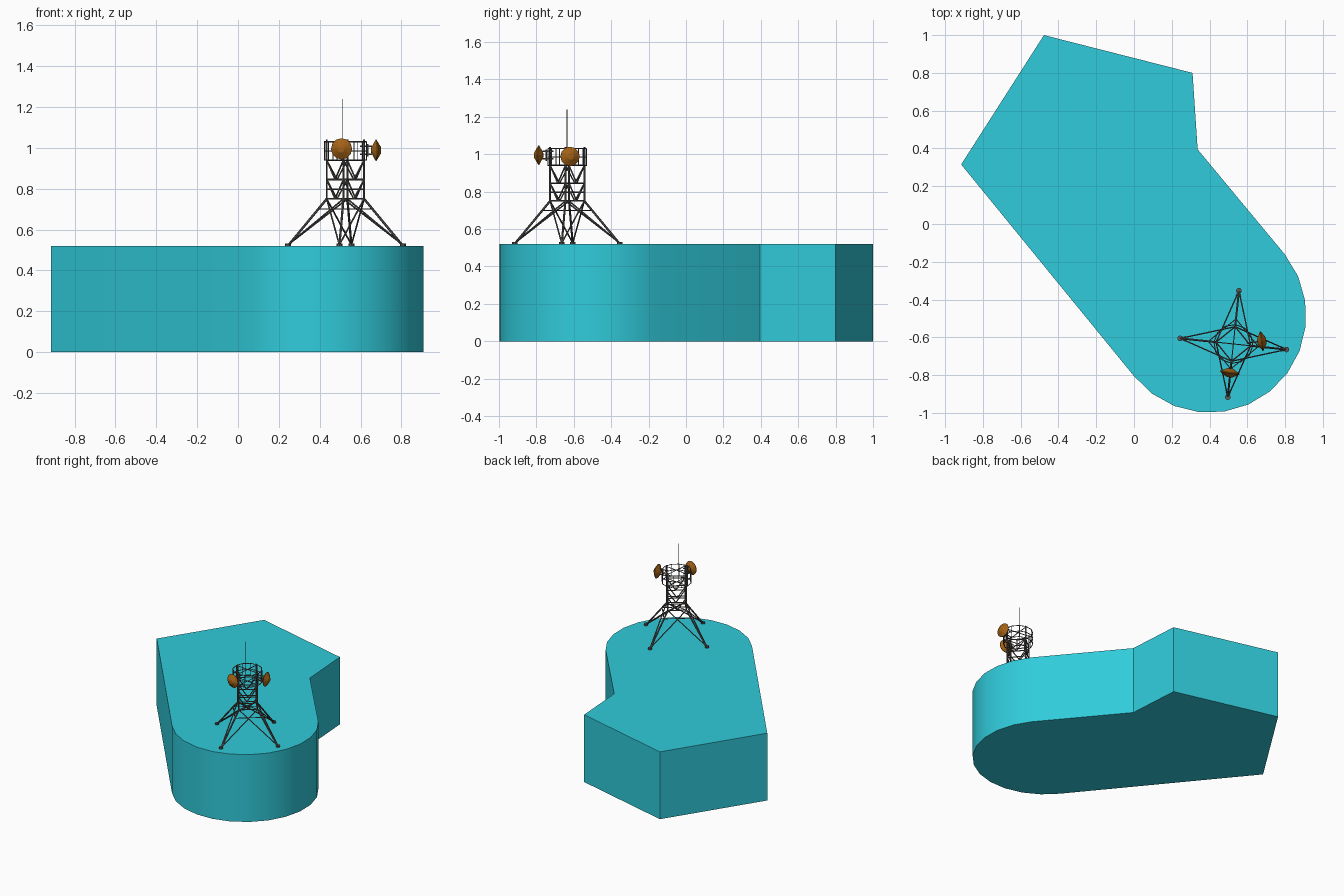
import bpy, bmesh, math
from mathutils import Vector, Matrix

if "Cube" in bpy.data.objects:
    bpy.data.objects.remove(bpy.data.objects["Cube"])

CX, CY, TURN = 0.526, -0.635, math.radians(-6)
ROOF = 0.52


def material(name, rgb):
    m = bpy.data.materials.new(name)
    m.diffuse_color = (*rgb, 1)
    m.use_nodes = True
    m.node_tree.nodes["Principled BSDF"].inputs["Base Color"].default_value = m.diffuse_color
    return m


TEAL = material("teal", (0.03, 0.60, 0.71))
STEEL = material("dark steel", (0.11, 0.10, 0.095))
ORANGE = material("burnt orange", (0.36, 0.12, 0.008))


def finish(name, bm, mat):
    bmesh.ops.recalc_face_normals(bm, faces=bm.faces)
    me = bpy.data.meshes.new(name)
    bm.to_mesh(me)
    bm.free()
    me.materials.append(mat)
    ob = bpy.data.objects.new(name, me)
    bpy.context.collection.objects.link(ob)
    return ob


def rod(bm, a, b, r, sides=6):
    d = b - a
    rot = d.to_track_quat('Z', 'Y').to_matrix().to_4x4()
    bmesh.ops.create_cone(bm, cap_ends=True, segments=sides, radius1=r, radius2=r,
                          depth=d.length, matrix=Matrix.Translation((a + b) / 2) @ rot)


def polar(r, z, i, n=4):
    a = TURN + math.tau * i / n
    return Vector((CX + r * math.cos(a), CY + r * math.sin(a), z))


def loop(bm, r, z, thick, n=4):
    for i in range(n):
        rod(bm, polar(r, z, i, n), polar(r, z, i + 1, n), thick)


def rods(name, pairs, r):
    bm = bmesh.new()
    for a, b in pairs:
        rod(bm, a, b, r)
    return finish(name, bm, STEEL)


# Building: footprint with a rounded end, extruded
start = math.atan2(0.32, 0.40)
outline = [(-0.915, 0.315), (-0.477, 1.0), (0.31, 0.80), (0.337, 0.395)]
outline += [(0.40 + 0.512 * math.cos(start - math.pi * i / 12),
             -0.484 + 0.515 * math.sin(start - math.pi * i / 12)) for i in range(13)]
bm = bmesh.new()
base = bm.faces.new([bm.verts.new((x, y, 0)) for x, y in outline])
ext = bmesh.ops.extrude_face_region(bm, geom=[base], use_keep_orig=True)
bmesh.ops.translate(bm, vec=(0, 0, ROOF),
                    verts=[v for v in ext['geom'] if isinstance(v, bmesh.types.BMVert)])
building = finish("building", bm, TEAL)
bpy.context.view_layer.objects.active = building
building.select_set(True)
bpy.ops.object.shade_smooth_by_angle(angle=math.radians(20))

# Splayed legs, their braces and foot pads
R, FOOT, WAIST, TOP = 0.092, 0.283, 0.75, 1.04
Q = range(4)
rods("tower_legs", [(polar(FOOT, ROOF, i), polar(R, WAIST, i)) for i in Q], 0.006)
rods("leg_braces", [(polar(FOOT, ROOF + 0.005, i), polar(R, WAIST, i + s))
                    for i in Q for s in (-1, 1)], 0.004)
bm = bmesh.new()
for i in Q:
    p = polar(FOOT, ROOF, i)
    rod(bm, p, p + Vector((0, 0, 0.012)), 0.015, 10)
finish("foot_pads", bm, STEEL)

# Square lattice body
rods("tower_columns", [(polar(R, WAIST, i), polar(R, TOP, i)) for i in Q], 0.005)
bm = bmesh.new()
loop(bm, 0.133, 0.70, 0.003)
for z in (WAIST, 0.798, 0.845, 0.94):
    loop(bm, R, z, 0.004)
for z in (WAIST, 0.94):
    for i in (0, 1):
        rod(bm, polar(R, z, i), polar(R, z, i + 2), 0.003)
finish("tower_rails", bm, STEEL)
pairs = []
for lo, hi in ((WAIST, 0.845), (0.845, 0.94)):
    for i in Q:
        mid = (polar(R, lo, i) + polar(R, lo, i + 1)) / 2
        pairs += [(polar(R, hi, i), mid), (polar(R, hi, i + 1), mid)]
rods("lattice_diagonals", pairs, 0.004)

# Round cage at the top
bm = bmesh.new()
for z in (0.94, 0.985, 1.03):
    loop(bm, 0.103, z, 0.003, 12)
for i in range(12):
    rod(bm, polar(0.103, 0.94, i, 12), polar(0.103, 1.03, i, 12), 0.0025)
for i in (0, 1):
    rod(bm, polar(0.103, 1.03, i), polar(0.103, 1.03, i + 2), 0.003)
finish("top_cage", bm, STEEL)

# Antenna
rods("antenna", [(Vector((0.51, -0.636, 0.94)), Vector((0.51, -0.636, 1.24)))], 0.002)


# Dishes: faceted lens shape turned about its axis, with two mounting arms
def dish(name, centre, angle):
    profile = [(0.0, -0.025), (0.014, -0.023), (0.052, -0.002), (0.052, 0.002),
               (0.018, 0.023), (0.0, 0.025)]
    out = Vector((math.cos(angle), math.sin(angle), 0))
    rot = out.to_track_quat('Z', 'Y').to_matrix().to_4x4()
    bm = bmesh.new()
    vs = [bm.verts.new((r, 0, z)) for r, z in profile]
    es = [bm.edges.new(e) for e in zip(vs, vs[1:])]
    bmesh.ops.spin(bm, geom=vs + es, cent=(0, 0, 0), axis=(0, 0, 1),
                   angle=math.tau, steps=12, use_merge=True)
    bmesh.ops.remove_doubles(bm, verts=bm.verts, dist=1e-4)
    bm.transform(Matrix.Translation(centre) @ rot)
    finish(name, bm, ORANGE)
    up = Vector((0, 0, 0.02))
    back = centre - out * 0.02
    arms = [(back + s * up, back - out * 0.06 + s * up) for s in (-1, 1)]
    post = back - out * 0.02
    rods(name + "_arms", arms + [(post - 1.5 * up, post + 1.5 * up)], 0.004)


dish("front_dish", Vector((0.507, -0.787, 0.995)), math.radians(-99))
dish("right_dish", Vector((0.676, -0.62, 0.988)), math.radians(8))
